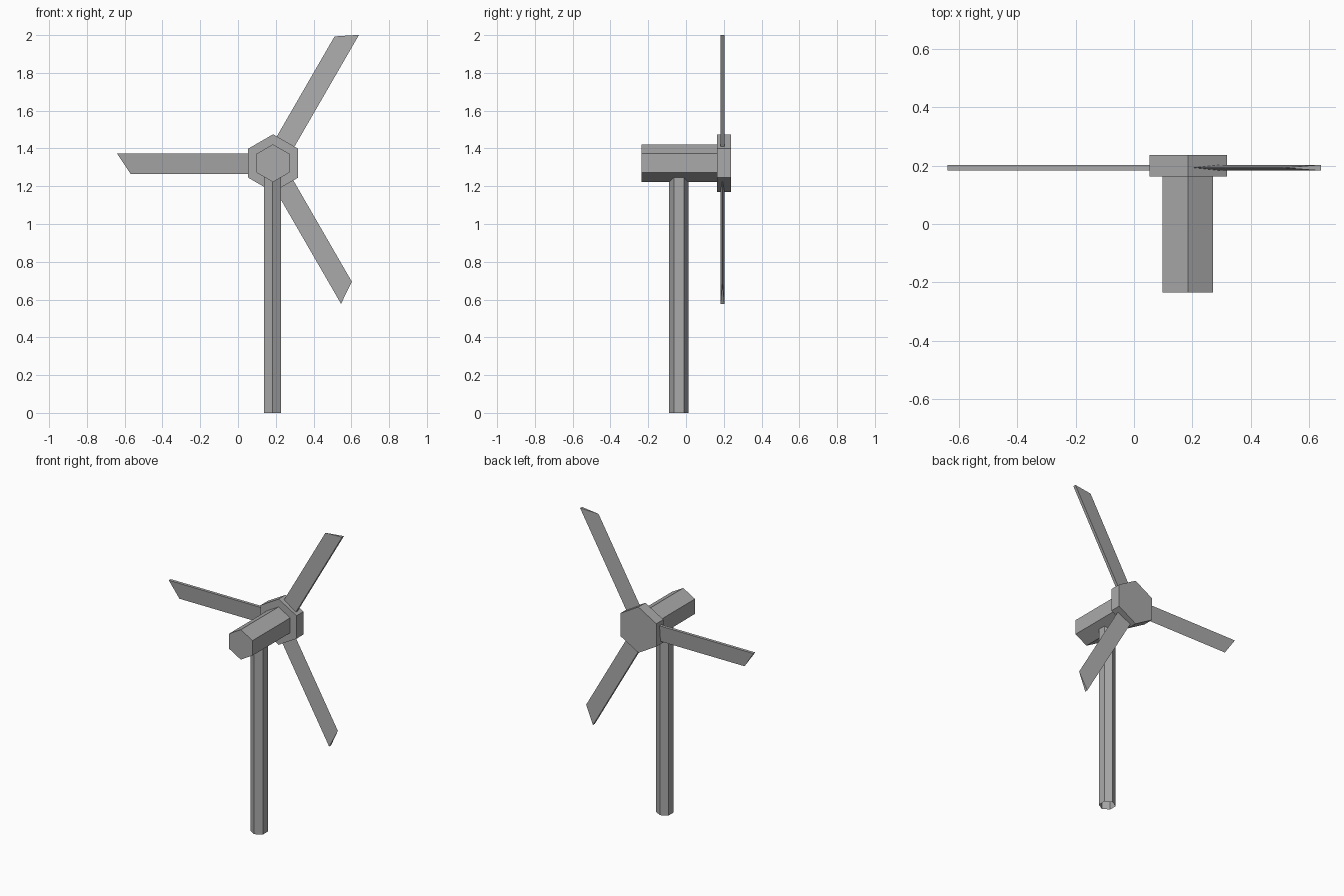
import bpy, bmesh, math
from mathutils import Vector, Matrix

if "Cube" in bpy.data.objects:
    bpy.data.objects.remove(bpy.data.objects["Cube"])

grey = bpy.data.materials.new("grey")
grey.diffuse_color = (0.4, 0.4, 0.4, 1)
grey.use_nodes = True
grey.node_tree.nodes["Principled BSDF"].inputs["Base Color"].default_value = grey.diffuse_color


def prism(name, ring, offset, capped=True):
    """Extrude a closed ring of points along offset."""
    bm = bmesh.new()
    a = [bm.verts.new(p) for p in ring]
    b = [bm.verts.new(Vector(p) + Vector(offset)) for p in ring]
    n = len(ring)
    for i in range(n):
        j = (i + 1) % n
        bm.faces.new((a[i], a[j], b[j], b[i]))
    if capped:
        bm.faces.new(a[::-1])
        bm.faces.new(b)
    bmesh.ops.recalc_face_normals(bm, faces=bm.faces)
    mesh = bpy.data.meshes.new(name)
    bm.to_mesh(mesh)
    bm.free()
    mesh.materials.append(grey)
    obj = bpy.data.objects.new(name, mesh)
    bpy.context.collection.objects.link(obj)
    return obj


def hexagon(r):
    # point of the hexagon on the second axis
    return [(r * math.sin(k * math.pi / 3), r * math.cos(k * math.pi / 3)) for k in range(6)]


# Tower: hollow hexagonal tube, open at the foot
prism("tower", [(0.183 + u, -0.038 + v, 0) for u, v in hexagon(0.0525)], (0, 0, 1.25), capped=False)

# Nacelle and hub: hexagonal prisms along y
prism("nacelle", [(0.185, -0.235, 1.322) and (0.185 + u, -0.235, 1.322 + v) for u, v in hexagon(0.1)], (0, 0.4, 0))
prism("hub", [(0.186 + u, 0.163, 1.322 + v) for u, v in hexagon(0.153)], (0, 0.074, 0))

# Blades: wedge section, thick leading edge and sharp trailing edge, slanted tip
for k in range(3):
    blade = prism("blade_%d" % (k + 1), [(-0.1, -0.01, 0.055), (-0.1, 0.01, 0.055), (-0.1, 0, -0.053)], (-0.65, 0, 0))
    for v in blade.data.vertices:
        if v.co.x < -0.5 and v.co.z > 0:
            v.co.x = -0.822
    blade.data.transform(Matrix.Translation((0.182, 0.193, 1.317)) @ Matrix.Rotation(k * math.tau / 3, 4, 'Y'))
